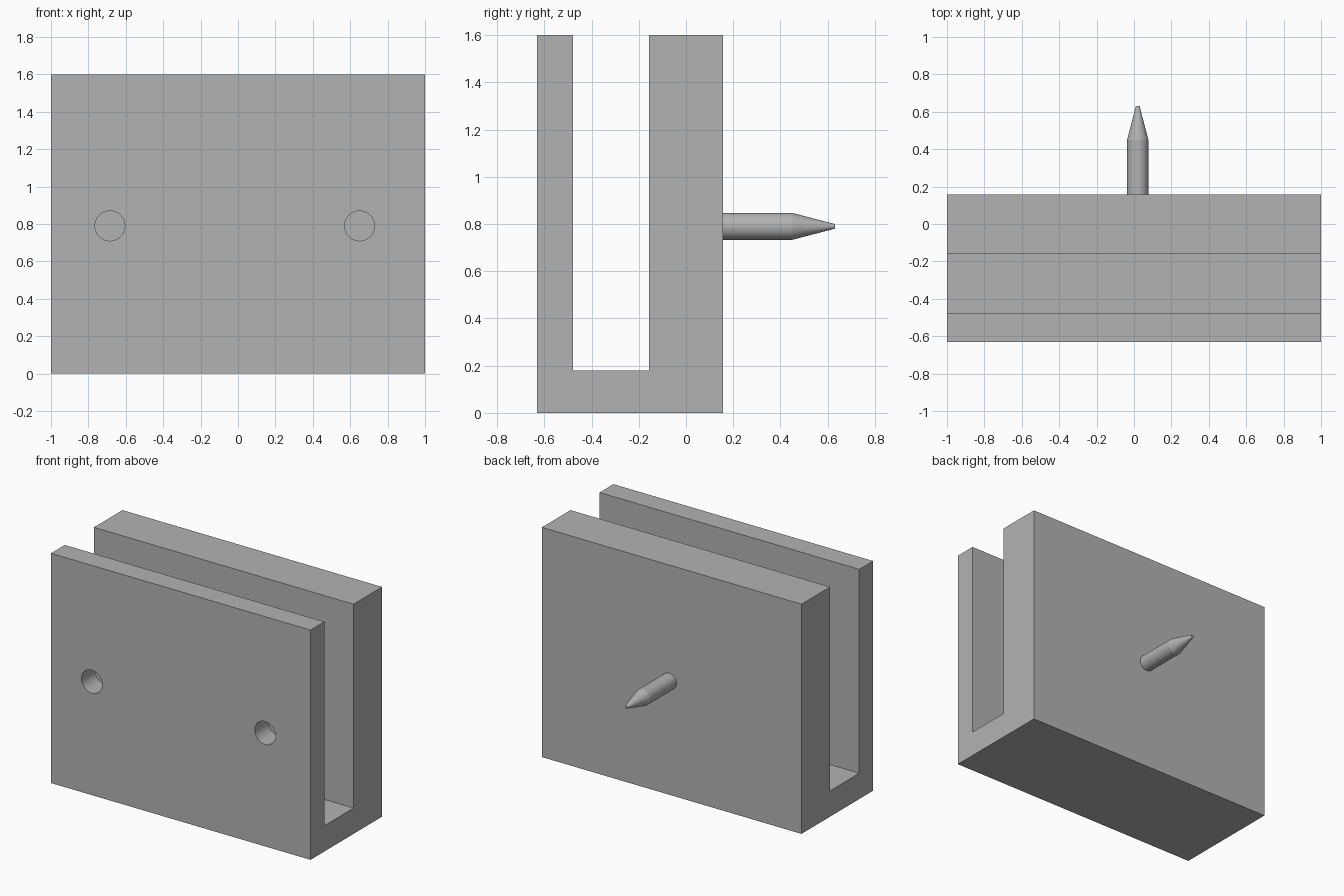
import bpy
import bmesh
import math

if "Cube" in bpy.data.objects:
    bpy.data.objects.remove(bpy.data.objects["Cube"])

grey = bpy.data.materials.new("plain grey")
grey.diffuse_color = (0.45, 0.45, 0.45, 1.0)
grey.use_nodes = True
grey.node_tree.nodes["Principled BSDF"].inputs["Base Color"].default_value = grey.diffuse_color


def make_object(name, bm):
    bmesh.ops.recalc_face_normals(bm, faces=bm.faces)
    mesh = bpy.data.meshes.new(name)
    bm.to_mesh(mesh)
    bm.free()
    mesh.materials.append(grey)
    obj = bpy.data.objects.new(name, mesh)
    bpy.context.collection.objects.link(obj)
    return obj


def activate(obj):
    bpy.ops.object.select_all(action='DESELECT')
    obj.select_set(True)
    bpy.context.view_layer.objects.active = obj


def lathe_y(name, profile, x, z, sides=48):
    """Solid of revolution along y from (y, radius) pairs, capped at both ends."""
    bm = bmesh.new()
    rings = []
    for y, r in profile:
        angles = [2 * math.pi * i / sides for i in range(sides)]
        rings.append([bm.verts.new((x + r * math.cos(a), y, z + r * math.sin(a)))
                      for a in angles])
    for a, b in zip(rings, rings[1:]):
        for i in range(sides):
            j = (i + 1) % sides
            bm.faces.new((a[i], a[j], b[j], b[i]))
    bm.faces.new(rings[0])
    bm.faces.new(rings[-1])
    return make_object(name, bm)


# U-shaped channel: (y, z) section extruded across the full width
section = [(-0.63, 0), (0.157, 0), (0.157, 1.6), (-0.157, 1.6),
           (-0.157, 0.18), (-0.478, 0.18), (-0.478, 1.6), (-0.63, 1.6)]
bm = bmesh.new()
end = bm.faces.new([bm.verts.new((-1, y, z)) for y, z in section])
swept = bmesh.ops.extrude_face_region(bm, geom=[end], use_keep_orig=True)
bmesh.ops.translate(bm, vec=(2, 0, 0),
                    verts=[g for g in swept["geom"] if isinstance(g, bmesh.types.BMVert)])
channel = make_object("slotted_channel", bm)

# Two round holes through the thin front wall
for x in (-0.685, 0.65):
    cutter = lathe_y("hole_cutter", [(-0.75, 0.08), (-0.35, 0.08)], x, 0.79)
    cutter.hide_render = True
    cut = channel.modifiers.new("hole", 'BOOLEAN')
    cut.operation = 'DIFFERENCE'
    cut.solver = 'EXACT'
    cut.object = cutter
    activate(channel)
    bpy.ops.object.modifier_apply(modifier=cut.name)
    bpy.data.objects.remove(cutter)

# Pointed pin standing out from the back wall
pin = lathe_y("pointed_pin", [(0.157, 0.057), (0.45, 0.057), (0.63, 0.01)], 0.02, 0.79)

for obj in (channel, pin):
    activate(obj)
    bpy.ops.object.shade_smooth_by_angle(angle=math.radians(12))
